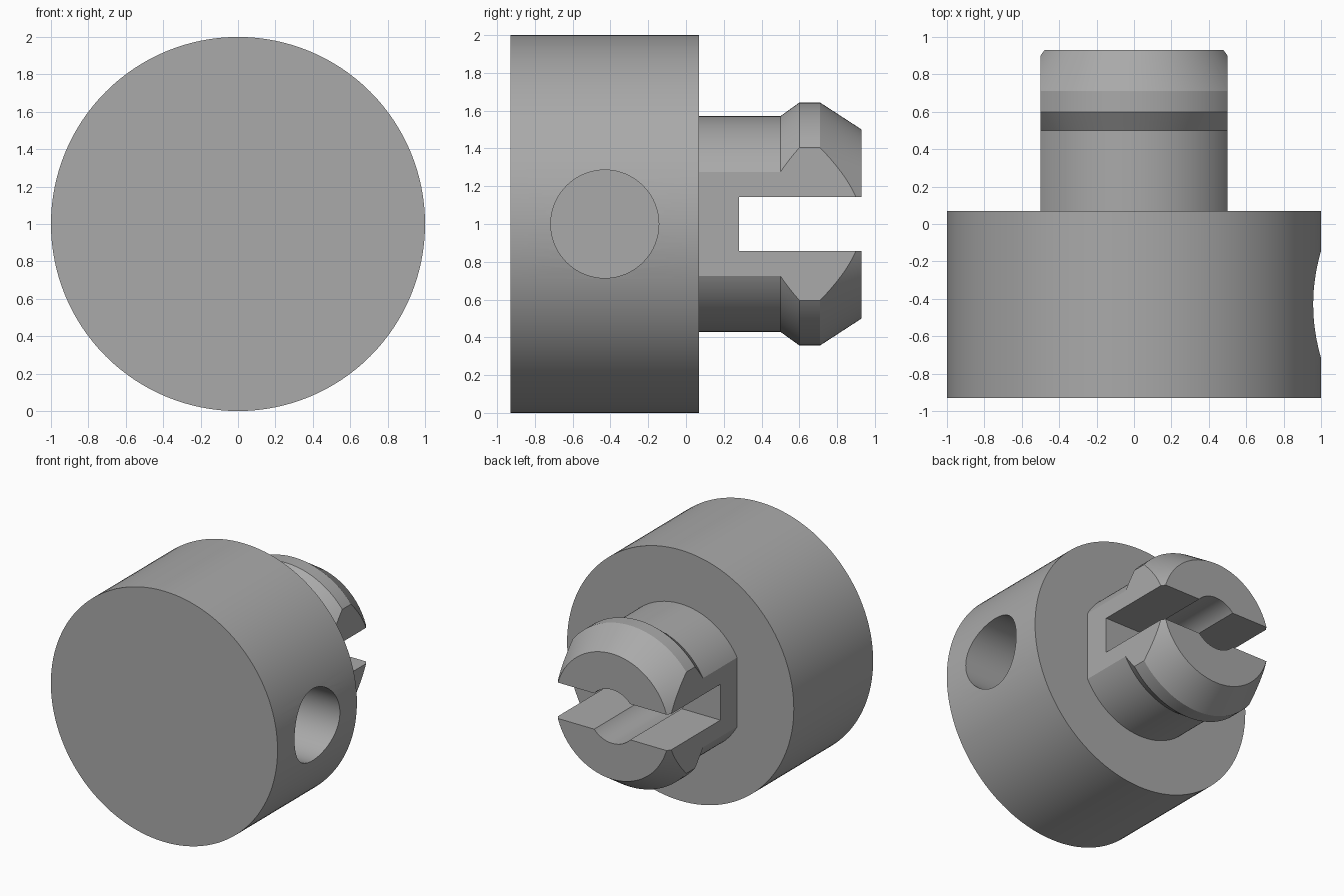
import bpy
import bmesh
import math
from mathutils import Matrix, Vector

cube = bpy.data.objects.get("Cube")
if cube:
    bpy.data.objects.remove(cube, do_unlink=True)

AXIS_Z = 1.0
FRONT, BACK, TIP = -0.93, 0.07, 0.93

grey = bpy.data.materials.new("plain grey")
grey.use_nodes = True
colour = (0.40, 0.40, 0.40, 1)
grey.diffuse_color = colour
grey.node_tree.nodes["Principled BSDF"].inputs["Base Color"].default_value = colour


def add_object(name, bm):
    bmesh.ops.recalc_face_normals(bm, faces=bm.faces)
    mesh = bpy.data.meshes.new(name)
    bm.to_mesh(mesh)
    bm.free()
    mesh.materials.append(grey)
    obj = bpy.data.objects.new(name, mesh)
    bpy.context.collection.objects.link(obj)
    return obj


def lathe(name, profile, steps=128):
    """Turn (radius, y) points around the horizontal centre line."""
    bm = bmesh.new()
    rings = []
    for radius, y in profile:
        ring = []
        for i in range(steps):
            a = math.tau * i / steps
            ring.append(bm.verts.new((radius * math.sin(a), y, AXIS_Z + radius * math.cos(a))))
        rings.append(ring)
    for a, b in zip(rings, rings[1:]):
        for i in range(steps):
            j = (i + 1) % steps
            bm.faces.new((a[i], a[j], b[j], b[i]))
    bm.faces.new(rings[0])
    bm.faces.new(rings[-1])
    return add_object(name, bm)


def box(name, low, high):
    low, high = Vector(low), Vector(high)
    bm = bmesh.new()
    bmesh.ops.create_cube(bm, size=1, matrix=Matrix.Translation((low + high) / 2)
                          @ Matrix.Diagonal((high - low).to_4d()))
    return add_object(name, bm)


def carve(obj, cutter, operation="DIFFERENCE"):
    mod = obj.modifiers.new("carve", "BOOLEAN")
    mod.operation = operation
    mod.solver = "EXACT"
    mod.object = cutter
    bpy.context.view_layer.objects.active = obj
    bpy.ops.object.modifier_apply(modifier=mod.name)
    bpy.data.objects.remove(cutter, do_unlink=True)


def smooth(obj):
    bpy.ops.object.select_all(action="DESELECT")
    obj.select_set(True)
    bpy.context.view_layer.objects.active = obj
    bpy.ops.object.shade_smooth_by_angle(angle=math.radians(20))


# Drum with a blind round socket in its left side
drum = lathe("drum", [(1, FRONT), (1, BACK)])
bm = bmesh.new()
bmesh.ops.create_cone(bm, cap_ends=True, segments=64, radius1=0.286, radius2=0.286, depth=1.2,
                      matrix=Matrix.Translation((0.6, -0.43, AXIS_Z)) @ Matrix.Rotation(math.pi / 2, 4, "Y"))
carve(drum, add_object("socket_cutter", bm))

# Snap peg with a raised collar and a tapered tip
peg = lathe("snap_peg", [(0.571, BACK), (0.571, 0.5), (0.643, 0.6), (0.643, 0.71), (0.5, TIP)])

# Flat sides, split slot and round bore of the peg
carve(peg, box("flat_sides", (-0.5, -1, 0), (0.5, 2, 2)), "INTERSECT")
carve(peg, box("slot_cutter", (-1, 0.28, AXIS_Z - 0.143), (1, 2, AXIS_Z + 0.143)))
carve(peg, lathe("bore_cutter", [(0.214, BACK + 0.01), (0.214, 2)], 48))

for part in (drum, peg):
    smooth(part)
